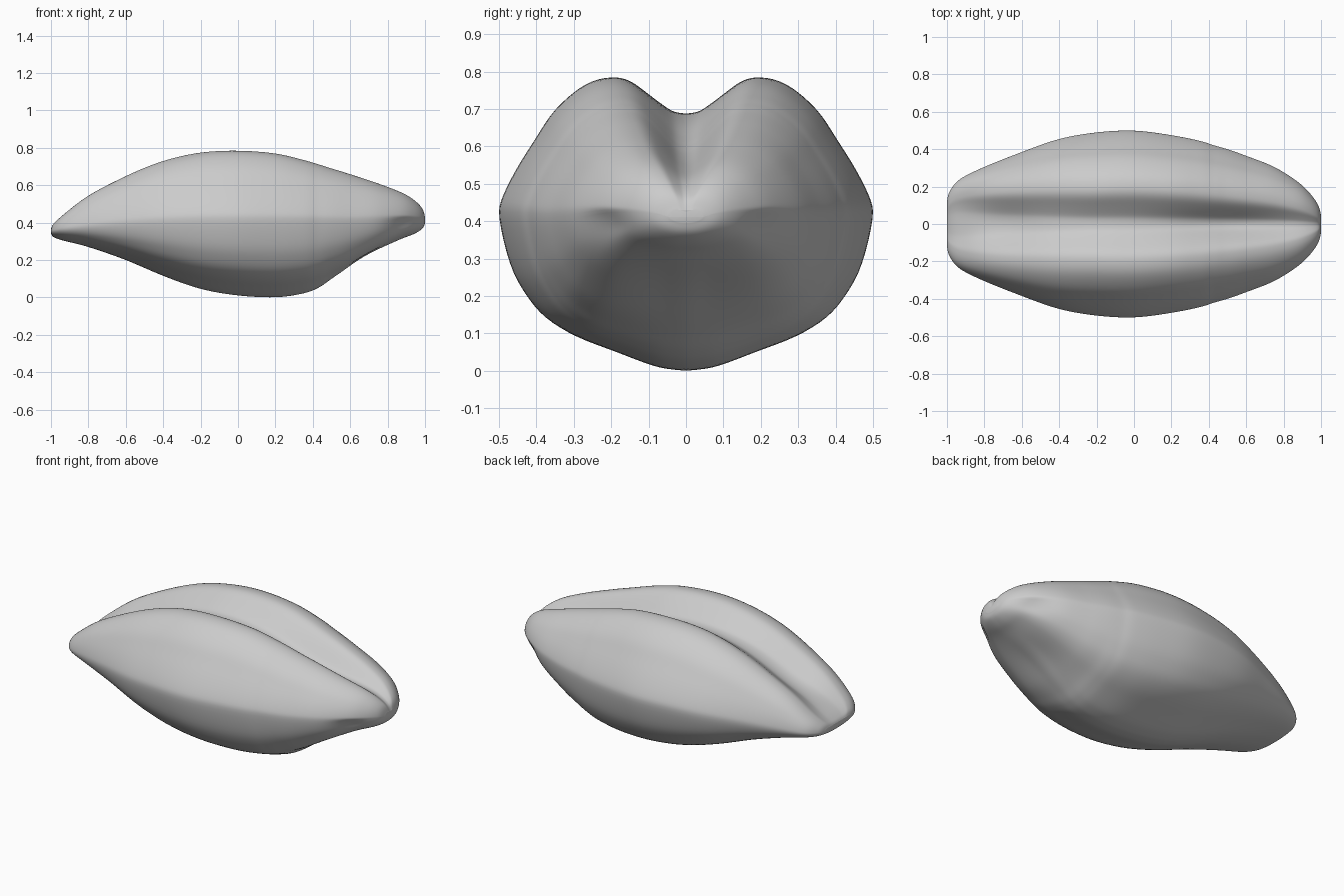
import bpy
import bmesh
from math import exp, sqrt

default_cube = bpy.data.objects.get("Cube")
if default_cube:
    bpy.data.objects.remove(default_cube, do_unlink=True)


def smooth_rows(rows, steps):
    """Pass a smooth curve through rows of numbers, with steps per span."""
    result = []
    last = len(rows) - 1
    for i in range(last):
        before, start = rows[max(i - 1, 0)], rows[i]
        end, after = rows[i + 1], rows[min(i + 2, last)]
        for step in range(steps):
            t = step / steps
            result.append([
                b + t / 2 * (c - a + t * (2 * a - 5 * b + 4 * c - d + t * (3 * (b - c) + d - a)))
                for a, b, c, d in zip(before, start, end, after)
            ])
    result.append(list(rows[last]))
    return result


def bump(value, centre, width):
    """Soft bell-shaped falloff."""
    return exp(-((value - centre) / width) ** 2)


def shape_section(a, b, x):
    """Round the section toward both ends and widen the crease at the blunt end."""
    side = 1 if a >= 0 else -1
    a = abs(a)
    arc = sqrt(max(0, 1 - b * b))
    blend = min(1, x * x)
    if b < 0:
        a += blend * (arc ** .9 - a)
    elif a > .4:
        a += blend * (.4 + .6 * arc - a)
    widening = max(0, min(1, (-x - .2) / .8)) ** 1.5
    if b >= 0:
        a **= 1 - .55 * widening
    return side * a, b


# Length stations: x, crest height, height of widest line, underside height, half width
stations = [
    (-1, .367, .355, .343, .12),
    (-.985, .395, .358, .322, .175),
    (-.93, .445, .367, .303, .24),
    (-.8, .545, .38, .27, .305),
    (-.6, .65, .395, .2, .385),
    (-.4, .73, .405, .115, .455),
    (-.2, .775, .41, .045, .49),
    (0, .785, .41, .01, .5),
    (.2, .77, .41, .0, .475),
    (.35, .735, .41, .018, .445),
    (.43, .712, .41, .04, .42),
    (.5, .69, .41, .075, .4),
    (.6, .66, .41, .125, .365),
    (.75, .61, .42, .22, .305),
    (.87, .565, .43, .298, .23),
    (.94, .525, .43, .333, .165),
    (.985, .48, .425, .365, .1),
    (1, .435, .415, .395, .045),
]

# Half cross-section from the groove, over the lobe, to the underside
half_section = [
    (0, .75), (.05, .757), (.1, .785), (.2, .88), (.3, .975), (.4, 1), (.54, .95),
    (.7, .77), (.8, .57), (.9, .36), (.98, .15), (1, 0), (.94, -.32),
    (.86, -.51), (.76, -.66), (.6, -.78), (.4, -.87), (.2, -.96), (.1, -.988), (0, -1),
]
half = smooth_rows(half_section, 4)
section = half + [(-a, b) for a, b in reversed(half[1:-1])]

# Loft the grain body
bm = bmesh.new()
rings = []
for x, top, middle, bottom, width in smooth_rows(stations, 6):
    ring = []
    for point in section:
        a, b = shape_section(*point, x)
        y = a * width
        if b >= 0:
            z = middle + b * (top - middle)
            # the crease deepens toward both ends
            z -= .04 * bump(x, .5, .35) * bump(y, 0, .07)
            z -= .03 * bump(x, -.7, .18) * bump(y, 0, .1)
        else:
            z = middle + b * (middle - bottom)
            # germ hollow with a small swelling in its centre
            hollow = .06 * bump(y, 0, .16) - .012 * bump(y, 0, .06)
            z += hollow * bump(x, .66, .19)
            # dimples on both sides of the germ tip
            y *= 1 - .1 * bump(x, .88, .07) * bump(b, -.35, .3)
        ring.append(bm.verts.new((x, y, z)))
    rings.append(ring)

count = len(section)
for first, second in zip(rings, rings[1:]):
    for i in range(count):
        j = (i + 1) % count
        bm.faces.new((first[i], first[j], second[j], second[i]))

# Close both ends with strips joining the left and right halves
for ring in (rings[0], rings[-1]):
    for i in range(count // 2):
        corners = (ring[i], ring[i + 1], ring[-i - 1], ring[-i])
        bm.faces.new(list(dict.fromkeys(corners)))

bmesh.ops.recalc_face_normals(bm, faces=bm.faces)

# Even out small creases
for _ in range(4):
    bmesh.ops.smooth_vert(bm, verts=[v for ring in rings[3:-3] for v in ring], factor=.5,
                          use_axis_x=False, use_axis_y=True, use_axis_z=True)

mesh = bpy.data.meshes.new("grain_body")
bm.to_mesh(mesh)
bm.free()
grain = bpy.data.objects.new("grain_body", mesh)
bpy.context.collection.objects.link(grain)

# Plain grey surface
grey = bpy.data.materials.new("plain grey")
grey.use_nodes = True
colour = (.6, .6, .6, 1)
grey.diffuse_color = colour
grey.node_tree.nodes["Principled BSDF"].inputs["Base Color"].default_value = colour
mesh.materials.append(grey)

bpy.context.view_layer.objects.active = grain
grain.select_set(True)
bpy.ops.object.shade_smooth_by_angle(angle=1.2)
